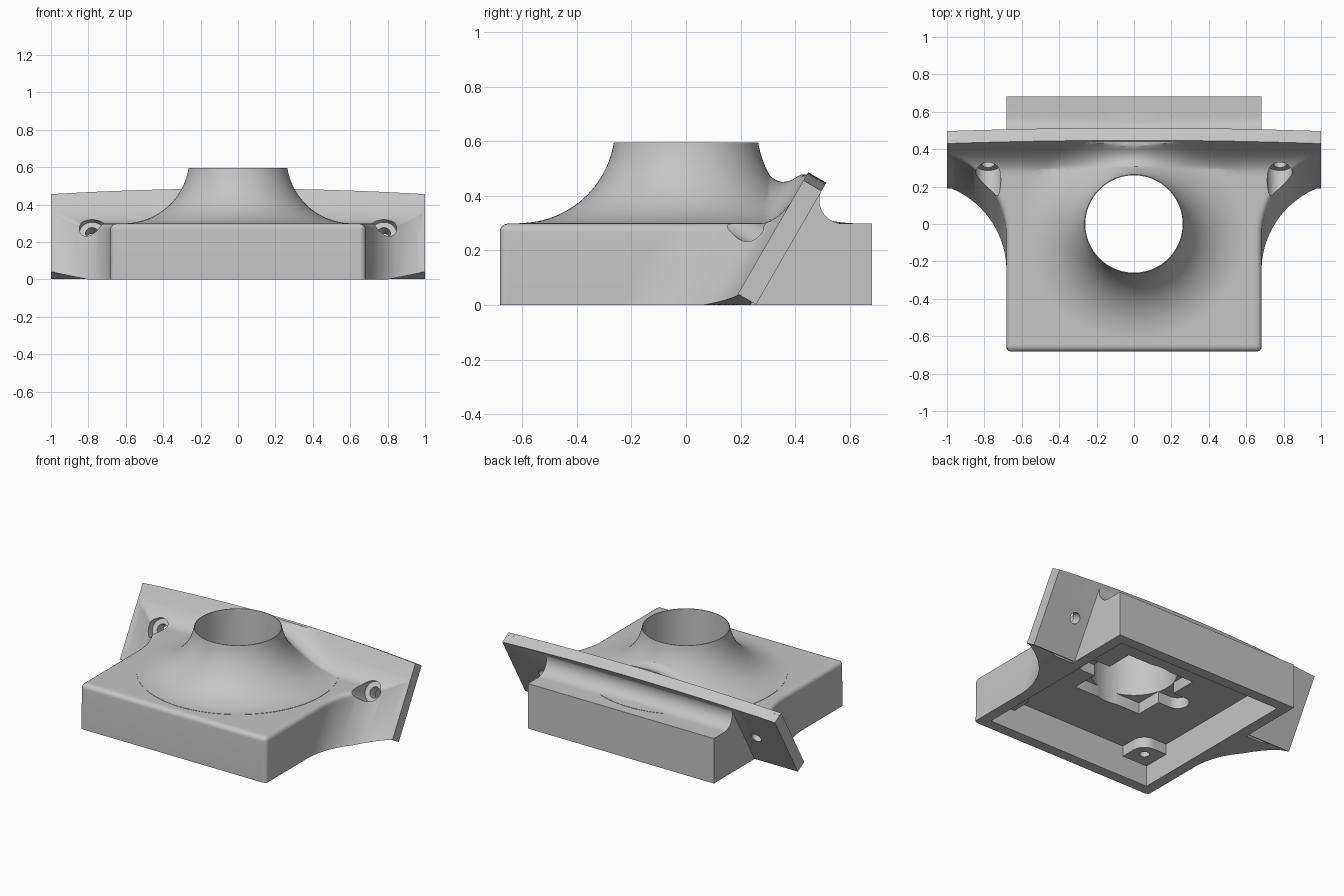
import bpy, bmesh, math
from mathutils import Matrix, Vector

old = bpy.data.objects.get("Cube")
if old:
    bpy.data.objects.remove(old, do_unlink=True)

grey = bpy.data.materials.new("plain grey")
grey.use_nodes = True
COLOUR = (0.56, 0.56, 0.56, 1)
grey.diffuse_color = COLOUR
grey.node_tree.nodes["Principled BSDF"].inputs["Base Color"].default_value = COLOUR

HALF, TOP, EDGE = 0.682, 0.298, 0.03
SLOPE = math.tan(math.radians(60))
TILT = Matrix.Rotation(math.radians(60), 4, 'X')
FLARE, FOOT = 0.35, 0.61


def finish(bm, name):
    bmesh.ops.recalc_face_normals(bm, faces=bm.faces)
    mesh = bpy.data.meshes.new(name)
    bm.to_mesh(mesh)
    bm.free()
    obj = bpy.data.objects.new(name, mesh)
    bpy.context.collection.objects.link(obj)
    mesh.materials.append(grey)
    return obj


def box(name, low, high):
    bm = bmesh.new()
    low, high = Vector(low), Vector(high)
    size = Matrix.Diagonal((high - low).to_4d())
    size[3][3] = 1
    bmesh.ops.create_cube(bm, size=1, matrix=Matrix.Translation((low + high) / 2) @ size)
    return finish(bm, name)


def cylinder(name, radius, start, length, turn=Matrix(), sides=48):
    bm = bmesh.new()
    place = Matrix.Translation(start) @ turn @ Matrix.Translation((0, 0, length / 2))
    bmesh.ops.create_cone(bm, cap_ends=True, segments=sides, radius1=radius,
                          radius2=radius, depth=length, matrix=place)
    return finish(bm, name)


def prism(name, profile, offset):
    """Extrude a closed loop of 3D points by an offset."""
    bm = bmesh.new()
    face = bm.faces.new([bm.verts.new(p) for p in profile])
    extra = bmesh.ops.extrude_face_region(bm, geom=[face])
    verts = [v for v in extra["geom"] if isinstance(v, bmesh.types.BMVert)]
    bmesh.ops.translate(bm, verts=verts, vec=offset)
    return finish(bm, name)


def combine(target, tool, operation):
    mod = target.modifiers.new("combine", 'BOOLEAN')
    mod.operation, mod.solver, mod.object = operation, 'EXACT', tool
    bpy.context.view_layer.update()
    result = target.evaluated_get(bpy.context.evaluated_depsgraph_get())
    mesh = bpy.data.meshes.new_from_object(result)
    target.modifiers.clear()
    target.data = mesh
    bpy.data.objects.remove(tool, do_unlink=True)


def rounding(d):
    """Drop of a rounded edge at distance d from the border."""
    d = min(max(d, 0), EDGE)
    return EDGE - math.sqrt(EDGE ** 2 - (EDGE - d) ** 2)


def half_width(y):
    low = min(max(y - TOP / SLOPE, -0.25), 0.2)
    wing = HALF + 0.476 - math.sqrt(0.476 ** 2 - (low + 0.25) ** 2)
    return min(wing, 0.997) - rounding(y + HALF)


def plate_top(x):
    return 0.486 - 0.03 * x * x


def surface(x, y, inset):
    """Top of the body: box, neck foot and plate blended together."""
    base = TOP - rounding(min(inset, y + HALF))
    r = math.hypot(x, y)
    if r < FOOT:
        neck = 0.65 - math.sqrt(max(FLARE ** 2 - (FOOT - r) ** 2, 0))
        base = max(base, min(neck - 0.008, 0.54))
    plate = 0.04 + (y - 0.194) * SLOPE
    k = 0.13 + 0.21 * math.exp(-(x / 0.3) ** 2)
    blend = max(k - abs(base - plate), 0) ** 2 / (4 * k)
    return min(max(base, plate) + blend, plate_top(x) - 0.009)


# Box and side wings with a blended top
steps = [0, 0.001, 0.004, 0.009, 0.018]
inner = 70
rows = [-HALF + s for s in steps] + [EDGE - HALF + 1.1 * i / 80 for i in range(81)]
bm = bmesh.new()
upper, lower = [], []
for y in rows:
    w = half_width(y)
    xs = [s - w for s in steps]
    xs += [(w - EDGE) * (2 * i / inner - 1) for i in range(inner + 1)]
    xs += [w - s for s in reversed(steps)]
    shift = TOP / SLOPE * min((y + HALF) / 0.5, 1)
    yb = y - shift if y < 0.37 else 0.198 + (y - 0.37) * 0.5
    upper.append([bm.verts.new((x, y, surface(x, y, w - abs(x)))) for x in xs])
    lower.append([bm.verts.new((x, yb, 0.2 * max(abs(x) - 0.8, 0))) for x in xs])
for grid in (upper, lower):
    for a, b in zip(grid, grid[1:]):
        for i in range(len(a) - 1):
            bm.faces.new((a[i], a[i + 1], b[i + 1], b[i]))
borders = [(upper[0], lower[0]), (upper[-1], lower[-1])]
borders += [([r[e] for r in upper], [r[e] for r in lower]) for e in (0, -1)]
for a, b in borders:
    for i in range(len(a) - 1):
        bm.faces.new((a[i], a[i + 1], b[i + 1], b[i]))
body = finish(bm, "duct_body")

# Rear of the box with the hollow fillet under the plate
fillet = [(0.575 + 0.087 * math.cos(math.radians(a)), 0.385 + 0.087 * math.sin(math.radians(a)))
          for a in range(270, 149, -8)]
section = [(0.15, 0), (HALF, 0), (HALF, TOP)] + fillet + [(0.43, 0.42)]
rear = prism("rear_box", [(-HALF, y, z) for y, z in section], (2 * HALF, 0, 0))
combine(body, rear, 'UNION')

# Tilted mounting plate with an arched upper edge
outline = [(-1, 0.19, 0.04), (1, 0.19, 0.04)]
for i in range(25):
    x = 1 - i / 12
    z = plate_top(x)
    outline.append((x, 0.19 + (z - 0.04) / SLOPE, z))
plate = prism("mounting_plate", outline, (0, 0.0665, -0.0384))
combine(body, plate, 'UNION')

# Flared neck
first = math.asin(0.055 / FLARE)
points = [(0, 0.595)]
for i in range(29):
    t = first + (math.pi / 2 - first) * i / 28
    points.append((FOOT - FLARE * math.cos(t), 0.65 - FLARE * math.sin(t)))
points += [(FOOT, 0.2), (0, 0.2)]
bm = bmesh.new()
verts = [bm.verts.new((r, 0, z)) for r, z in points]
edges = [bm.edges.new(pair) for pair in zip(verts, verts[1:])]
bmesh.ops.spin(bm, geom=verts + edges, cent=(0, 0, 0), axis=(0, 0, 1),
               angle=math.tau, steps=96)
bmesh.ops.remove_doubles(bm, verts=bm.verts, dist=0.0002)
combine(body, finish(bm, "neck"), 'UNION')

# Hollow underside, inner pocket with rounded side slots, and air passage
FLOOR, CEILING = 0.21, 0.285
combine(body, box("cavity", (-0.61, -0.61, -0.1), (0.61, 0.61, FLOOR)), 'DIFFERENCE')
combine(body, box("pocket", (-0.25, -0.25, 0.1), (0.25, 0.25, CEILING)), 'DIFFERENCE')
combine(body, box("slots", (-0.34, -0.07, 0.1), (0.34, 0.07, CEILING - 0.001)), 'DIFFERENCE')
for side in (-1, 1):
    end = cylinder("slot_end", 0.07, (0.34 * side, 0, 0.1), CEILING - 0.101)
    combine(body, end, 'DIFFERENCE')
combine(body, cylinder("passage", 0.26, (0, 0, -0.1), 1, sides=96), 'DIFFERENCE')

# Screw post in each corner of the cavity
for sx in (-1, 1):
    for sy in (-1, 1):
        x, y = 0.51 * sx, 0.51 * sy
        combine(body, cylinder("post", 0.085, (x, y, 0.14), 0.08), 'UNION')
        for wide, deep in ((0.0845, 0), (0, 0.0845)):
            a = (x - wide * sx, y - deep * sy)
            b = (0.62 * sx, 0.62 * sy)
            low = (min(a[0], b[0]), min(a[1], b[1]), 0.14)
            high = (max(a[0], b[0]), max(a[1], b[1]), 0.22)
            combine(body, box("post_corner", low, high), 'UNION')
        combine(body, cylinder("post_hole", 0.03, (x, y, 0.05), 0.2), 'DIFFERENCE')

# Screw recess and hole through the plate on each wing
for side in (-1, 1):
    seat = Vector((0.78 * side, 0.32, 0.247))
    combine(body, cylinder("recess", 0.068, seat, 0.45, TILT), 'DIFFERENCE')
    back = seat + Vector((0, 0.13, -0.075))
    combine(body, cylinder("screw_hole", 0.035, back, 0.3, TILT), 'DIFFERENCE')

bpy.context.view_layer.objects.active = body
body.select_set(True)
bpy.ops.object.shade_smooth_by_angle(angle=math.radians(32))
